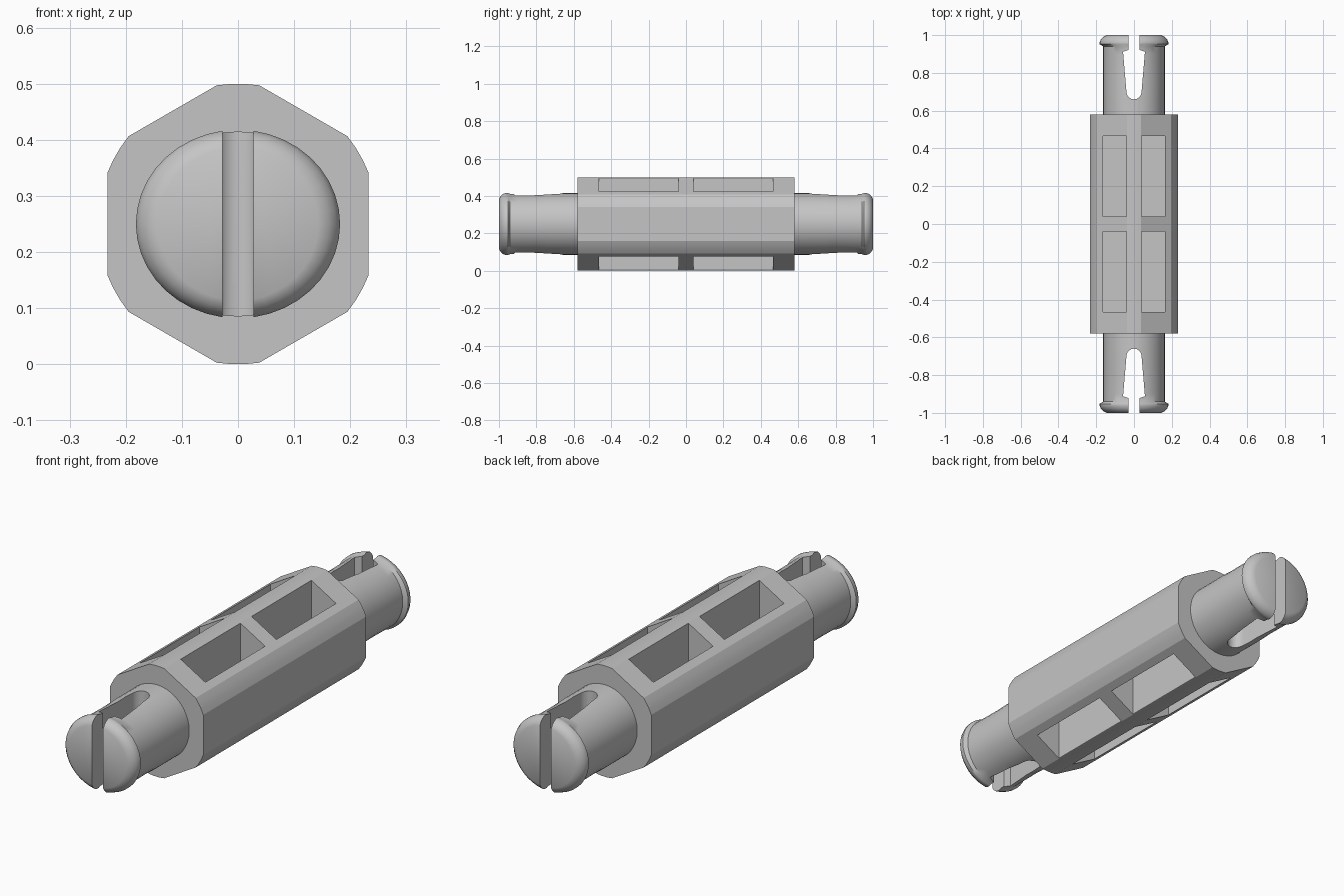
import bpy, bmesh, math

if "Cube" in bpy.data.objects:
    bpy.data.objects.remove(bpy.data.objects["Cube"])

CZ = 0.25  # height of the long axis

grey = bpy.data.materials.new("light grey")
grey.diffuse_color = (0.56, 0.56, 0.56, 1)
grey.use_nodes = True
grey.node_tree.nodes["Principled BSDF"].inputs["Base Color"].default_value = grey.diffuse_color


def make_object(name, bm):
    bmesh.ops.recalc_face_normals(bm, faces=bm.faces)
    me = bpy.data.meshes.new(name)
    bm.to_mesh(me)
    bm.free()
    ob = bpy.data.objects.new(name, me)
    bpy.context.collection.objects.link(ob)
    me.materials.append(grey)
    return ob


def loft(name, rings):
    """Skin a list of closed rings and cap both ends."""
    bm = bmesh.new()
    loops = [[bm.verts.new(p) for p in ring] for ring in rings]
    n = len(loops[0])
    for a, b in zip(loops, loops[1:]):
        for i in range(n):
            j = (i + 1) % n
            bm.faces.new((a[i], a[j], b[j], b[i]))
    bm.faces.new(loops[0])
    bm.faces.new(loops[-1])
    return make_object(name, bm)


def box(name, x0, x1, y0, y1, z0, z1):
    pts = [(x0, y0), (x1, y0), (x1, y1), (x0, y1)]
    return loft(name, [[(x, y, z) for x, y in pts] for z in (z0, z1)])


def cut(target, cutter):
    mod = target.modifiers.new("cut", 'BOOLEAN')
    mod.operation = 'DIFFERENCE'
    mod.solver = 'EXACT'
    mod.object = cutter
    bpy.context.view_layer.objects.active = target
    bpy.ops.object.modifier_apply(modifier=mod.name)
    bpy.data.objects.remove(cutter)


def smooth(ob, degrees):
    bpy.ops.object.select_all(action='DESELECT')
    ob.select_set(True)
    bpy.context.view_layer.objects.active = ob
    bpy.ops.object.shade_smooth_by_angle(angle=math.radians(degrees))


# Hexagonal body whose corners are rounded off by a circle
R, APOTHEM = 0.25, 0.233
edge = math.degrees(math.acos(APOTHEM / R))
profile = []
for k in range(6):
    for i in range(4):
        a = math.radians(60 * k + edge + (60 - 2 * edge) * i / 3)
        profile.append((R * math.cos(a), CZ + R * math.sin(a)))
body = loft("hexagonal_body", [[(x, y, z) for x, z in profile] for y in (-0.58, 0.58)])

# Eight deep pockets, four from above and four from below
for sx in (-1, 1):
    for sy in (-1, 1):
        for z0, z1 in ((0.29, 0.6), (-0.1, 0.21)):
            x0, x1 = sorted((sx * 0.04, sx * 0.163))
            y0, y1 = sorted((sy * 0.04, sy * 0.465))
            cut(body, box("pocket_cutter", x0, x1, y0, y1, z0, z1))
smooth(body, 15)

# Split snap pins: (y, half width, half height)
PIN = [(0.50, 0.163, 0.165), (0.74, 0.163, 0.165), (0.79, 0.163, 0.161),
       (0.90, 0.163, 0.163), (0.94, 0.163, 0.164), (0.952, 0.182, 0.168),
       (0.962, 0.182, 0.168), (0.978, 0.175, 0.163), (0.991, 0.162, 0.152),
       (1.0, 0.143, 0.136)]
SEG = 40
for sy, side in ((-1, "front"), (1, "back")):
    rings = []
    for y, rx, rz in PIN:
        rings.append([(rx * math.cos(2 * math.pi * i / SEG), sy * y,
                       CZ + rz * math.sin(2 * math.pi * i / SEG)) for i in range(SEG)])
    pin = loft(side + "_snap_pin", rings)

    # Keyhole slot: narrow mouth, wide throat tapering to a round end
    half = [(0.028, 1.1), (0.028, 0.922), (0.058, 0.912), (0.04, 0.70)]
    half += [(0.04 * math.cos(a), 0.70 - 0.04 * math.sin(a))
             for a in (math.radians(d) for d in (18, 36, 54, 72))]
    outline = half + [(0, 0.66)] + [(-x, y) for x, y in reversed(half)]
    slot = loft("slot_cutter", [[(x, sy * y, z) for x, y in outline] for z in (-0.1, 0.6)])
    cut(pin, slot)
    smooth(pin, 35)
